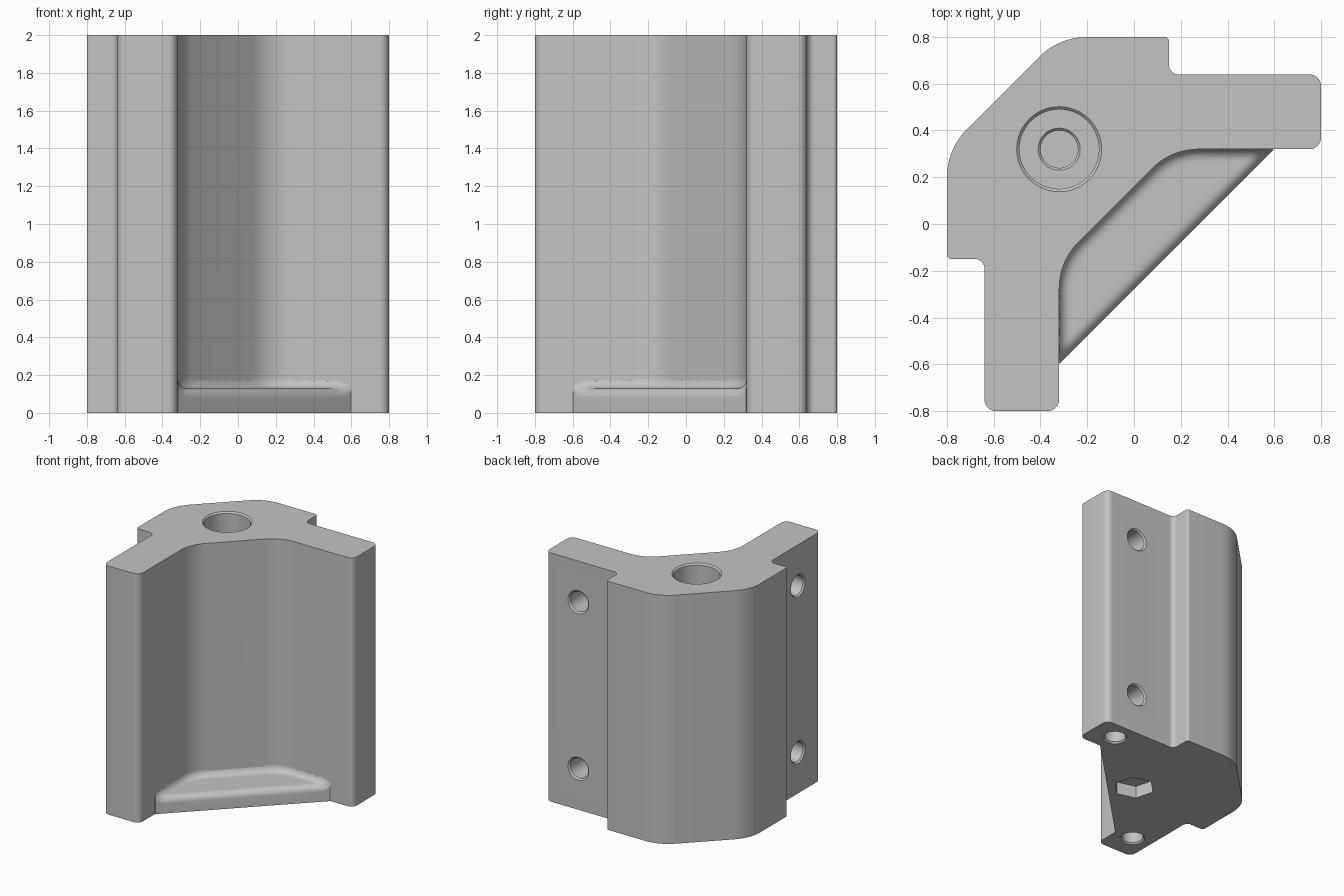
import bpy, bmesh
from math import pi, sin, cos, tan, sqrt, radians
from mathutils import Vector

cube = bpy.data.objects.get("Cube")
if cube:
    bpy.data.objects.remove(cube, do_unlink=True)

grey = bpy.data.materials.new("plain grey")
grey.use_nodes = True
tone = (0.55, 0.55, 0.55, 1)
grey.diffuse_color = tone
grey.node_tree.nodes["Principled BSDF"].inputs["Base Color"].default_value = tone


def finish(bm, name):
    bmesh.ops.recalc_face_normals(bm, faces=bm.faces)
    mesh = bpy.data.meshes.new(name)
    bm.to_mesh(mesh)
    bm.free()
    mesh.materials.append(grey)
    obj = bpy.data.objects.new(name, mesh)
    bpy.context.collection.objects.link(obj)
    return obj


def rounded(corners, steps=10):
    """Polygon points with every corner (x, y, radius) rounded to an arc."""
    pts = []
    for i, (x, y, r) in enumerate(corners):
        p = Vector((x, y))
        if r == 0:
            pts.append(p)
            continue
        a = (Vector(corners[i - 1][:2]) - p).normalized()
        b = (Vector(corners[(i + 1) % len(corners)][:2]) - p).normalized()
        half = a.angle(b) / 2
        centre = p + (a + b).normalized() * (r / sin(half))
        start = p + a * (r / tan(half)) - centre
        end = p + b * (r / tan(half)) - centre
        sweep = pi - 2 * half
        for k in range(steps + 1):
            t = k / steps
            pts.append(centre + (start * sin((1 - t) * sweep) + end * sin(t * sweep)) / sin(sweep))
    return pts


def mirrored(corners):
    """Add the other half, reflected across the diagonal y = -x."""
    return corners + [(-y, -x, r) for x, y, r in reversed(corners)]


def densify(path, gap):
    out = []
    for a, b in zip(path, path[1:]):
        n = max(1, round((b - a).length / gap))
        out += [a.lerp(b, k / n) for k in range(n)]
    return out + [path[-1]]


def bridge(bm, rings, closed):
    """Skin rings of vertices and cap both ends."""
    n = len(rings[0])
    for a, b in zip(rings, rings[1:]):
        for k in range(n):
            j = (k + 1) % n
            bm.faces.new((a[k], a[j], b[j], b[k]))
    if closed:
        bm.faces.new(rings[0])
        bm.faces.new(rings[-1])


# Bracket body: corner profile extruded upward, with a softened top rim
half = [(-0.32, 0.8, 0.29), (0.15, 0.8, 0.02), (0.15, 0.64, 0.04),
        (0.8, 0.64, 0.05), (0.8, 0.32, 0.05), (0.16, 0.32, 0.28)]
bm = bmesh.new()
outline = rounded(mirrored(half))
bridge(bm, [[bm.verts.new((p.x, p.y, z)) for p in outline] for z in (0, 2)], True)
rim = [e for e in bm.edges if all(v.co.z > 1.9 for v in e.verts)]
bmesh.ops.bevel(bm, geom=rim, offset=0.012, segments=3, profile=0.5,
                affect='EDGES', clamp_overlap=False)
body = finish(bm, "bracket_body")

# Foot web: rounded front edge, and a fillet rising into the inside walls
R, FRONT, TOP = 0.05, 0.28, 0.13
path = rounded(mirrored([(0.595, 0.32, 0), (0.16, 0.32, 0.28)]))
wall, fine = densify(path, 0.015), densify(path, 0.004)


def web_height(p):
    d = min((p - q).length for q in fine)
    f = (p.y - p.x + FRONT) / sqrt(2)
    dip = R - sqrt(max(0, R * R - max(0, R - f) ** 2))
    rise = R - sqrt(max(0, R * R - max(0, R - d) ** 2))
    return TOP - dip + rise


bm = bmesh.new()
rings = []
for w in wall:
    fx = (w.x + w.y + FRONT) / 2
    front = Vector((fx, fx - FRONT))
    back = w + Vector((-0.008, 0.008))
    line = [w.lerp(front, (1 - cos(pi * k / 20)) / 2) for k in range(21)]
    ring = [(*back, 0), (*back, web_height(w))]
    ring += [(*p, web_height(p)) for p in line] + [(*front, 0)]
    rings.append([bm.verts.new(c) for c in ring])
bridge(bm, rings, True)
foot = finish(bm, "foot_web")

# Hole cutters: stepped turned shapes sunk along a direction
cutters = bmesh.new()


def sink(place, direction, profile, sides=40, turn=0.0):
    rot = Vector(direction).to_track_quat('Z', 'Y')
    rings = []
    for r, depth in profile:
        ring = []
        for k in range(sides):
            a = turn + 2 * pi * k / sides
            co = rot @ Vector((r * cos(a), r * sin(a), depth)) + Vector(place)
            ring.append(cutters.verts.new(co))
        rings.append(ring)
    bridge(cutters, rings, True)


def mouth(r, c=0.012):
    return [(r + c + 0.02, -0.02), (r, c)]


# Post socket with a pilot hole in its floor
sink((-0.32, 0.32, 2), (0, 0, -1),
     mouth(0.17) + [(0.17, 1.5), (0.09, 1.5), (0.08, 1.51), (0.08, 1.8)], 48)
# Screw holes in the back of both flanges and under their tips
for z in (0.33, 1.67):
    sink((0.51, 0.64, z), (0, -1, 0), mouth(0.08) + [(0.08, 0.22)])
    sink((-0.64, -0.51, z), (1, 0, 0), mouth(0.08) + [(0.08, 0.22)])
for x, y in ((0.59, 0.48), (-0.48, -0.59)):
    sink((x, y, 0), (0, 0, 1), mouth(0.08) + [(0.08, 0.2)])
# Hexagonal recess underneath
sink((0, 0, 0), (0, 0, 1), [(0.155, -0.02), (0.155, 0.1)], 6, radians(45))
cutter = finish(cutters, "hole_cutter")
cutter.hide_render = True

for obj in (body, foot):
    mod = obj.modifiers.new("holes", 'BOOLEAN')
    mod.operation = 'DIFFERENCE'
    mod.solver = 'EXACT'
    mod.object = cutter
    bpy.ops.object.select_all(action='DESELECT')
    bpy.context.view_layer.objects.active = obj
    obj.select_set(True)
    bpy.ops.object.modifier_apply(modifier=mod.name)
    bpy.ops.object.shade_smooth_by_angle(angle=radians(38))
bpy.data.objects.remove(cutter, do_unlink=True)
